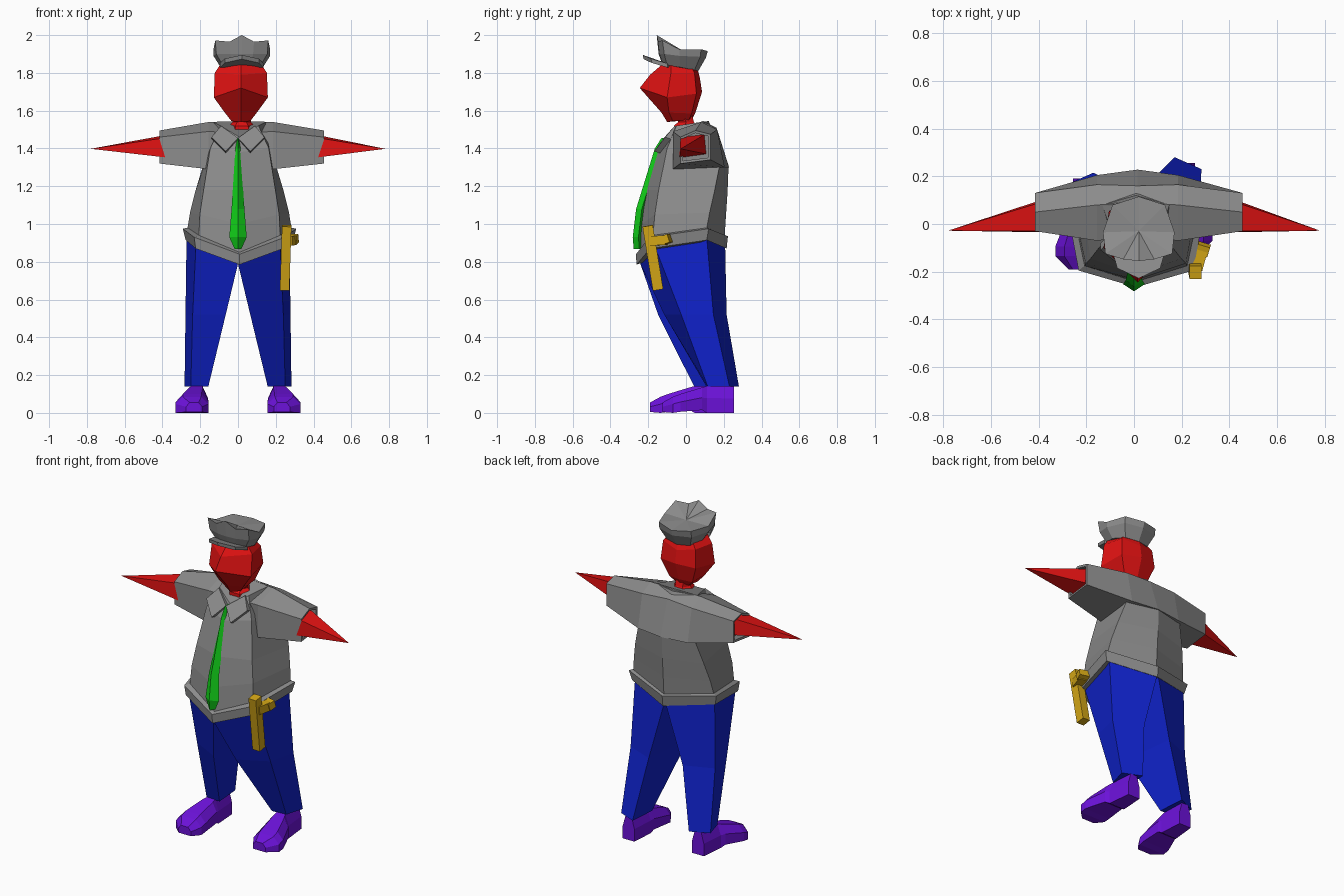
import bpy, bmesh, math
from mathutils import Vector


def colour(name, rgb):
    m = bpy.data.materials.new(name)
    m.diffuse_color = (*rgb, 1)
    return m


RED = colour("red skin", (0.75, 0.006, 0.006))
GREY = colour("grey cloth", (0.26, 0.26, 0.26))
BLUE = colour("blue trousers", (0.005, 0.016, 0.6))
PURPLE = colour("purple shoes", (0.15, 0.006, 0.7))
GREEN = colour("green tie", (0.006, 0.65, 0.01))
GOLD = colour("gold metal", (0.65, 0.38, 0.008))


def loft(name, rings, mat):
    """Skin a list of equal-length point rings and close both ends."""
    bm = bmesh.new()
    vs = [[bm.verts.new(p) for p in r] for r in rings]
    n = len(rings[0])
    for a, b in zip(vs, vs[1:]):
        for i in range(n):
            j = (i + 1) % n
            bm.faces.new((a[i], a[j], b[j], b[i]))
    bm.faces.new(vs[0][::-1])
    bm.faces.new(vs[-1])
    bmesh.ops.remove_doubles(bm, verts=bm.verts, dist=0.0005)
    bmesh.ops.recalc_face_normals(bm, faces=bm.faces)
    me = bpy.data.meshes.new(name)
    bm.to_mesh(me)
    bm.free()
    me.materials.append(mat)
    ob = bpy.data.objects.new(name, me)
    bpy.context.collection.objects.link(ob)
    return ob


def sym(half, dx=0.0):
    """Mirror a half ring (first and last points on the centre line)."""
    full = list(half) + [(-x, y, z) for x, y, z in half[-2:0:-1]]
    return [(x + dx, y, z) for x, y, z in full]


def bar(name, a, b, w, d, mat, up=(0, 0, 1)):
    """Box running from a to b, w wide and d deep."""
    a, b = Vector(a), Vector(b)
    u = (b - a).cross(Vector(up)).normalized() * w / 2
    v = (b - a).cross(u).normalized() * d / 2
    return loft(name, [[p - u - v, p + u - v, p + u + v, p - u + v] for p in (a, b)], mat)


# Shirt body with hem band
loft("shirt", [sym(h, 0.008) for h in (
    [(0, -.262, .785), (.232, -.19, .87), (.285, .11, .915), (0, .215, .87)],
    [(0, -.265, .84), (.24, -.195, .93), (.3, .12, .975), (0, .222, .935)],
    [(0, -.242, .85), (.215, -.175, .94), (.275, .11, .98), (0, .205, .94)],
    [(0, -.235, 1.0), (.21, -.165, 1.05), (.262, .125, 1.06), (0, .212, 1.05)],
    [(0, -.212, 1.18), (.19, -.145, 1.18), (.235, .15, 1.17), (0, .22, 1.17)],
    [(0, -.15, 1.38), (.155, -.1, 1.4), (.19, .18, 1.32), (0, .225, 1.3)],
    [(0, -.09, 1.46), (.1, -.05, 1.52), (.14, .08, 1.54), (0, .12, 1.545)])], GREY)

# Shoulders and sleeves, with hollow cuffs
end = [(-.03, 1.32), (-.03, 1.46), (.05, 1.495), (.13, 1.475), (.13, 1.34)]
mid = [(-.07, 1.29), (-.07, 1.49), (.08, 1.54), (.165, 1.5), (.205, 1.3)]
core = [(-.04, 1.3), (-.05, 1.48), (.09, 1.545), (.16, 1.51), (.228, 1.3)]
rim = [(.05 + (y - .05) * .84, 1.41 + (z - 1.41) * .84) for y, z in end]
stations = [(-.37, rim), (-.413, rim), (-.415, end), (-.155, mid), (.015, core),
            (.185, mid), (.455, end), (.453, rim), (.41, rim)]
loft("sleeves", [[(x, y, z) for y, z in sec] for x, sec in stations], GREY)

# Collar flaps
for s, side in ((-1, "left"), (1, "right")):
    flap = [(0, -.118, 1.455), (.065 * s, -.168, 1.385), (.14 * s, -.11, 1.46), (.09 * s, -.06, 1.52)]
    loft(side + "_collar", [flap, [(x, y + .03, z - .01) for x, y, z in flap]], GREY)

# Tapered arms
for s, x0, side in ((-1, -.36, "left"), (1, .4, "right")):
    base = [(x0, -.035, 1.35), (x0, -.03, 1.46), (x0, .1, 1.475), (x0, .11, 1.37)]
    loft(side + "_arm", [base, [(.78 * s, -.028, 1.398)] * 4], RED)

# Neck
loft("neck", [[(.02 + r * math.cos(k * math.pi / 3), y + r * math.sin(k * math.pi / 3), z)
               for k in range(6)]
              for r, y, z in ((.072, .0, 1.47), (.068, -.005, 1.52), (.048, 0, 1.54), (.055, -.02, 1.6))], RED)

# Faceted head
loft("head", [sym(h, .015) for h in (
    [(0, -.1, 1.54), (.05, -.07, 1.545), (.045, .015, 1.55), (0, .035, 1.56)],
    [(0, -.13, 1.59), (.085, -.09, 1.59), (.08, .03, 1.585), (0, .05, 1.59)],
    [(0, -.245, 1.72), (.143, -.1, 1.67), (.12, .055, 1.69), (0, .085, 1.7)],
    [(0, -.19, 1.79), (.138, -.08, 1.8), (.11, .045, 1.8), (0, .072, 1.78)],
    [(0, -.12, 1.85), (.105, -.08, 1.85), (.085, .03, 1.83), (0, .06, 1.825)])], RED)

# Cap crown: band, flare, peaked rim, sunken top
rim_pts = [(0, -.155, 2.0), (.065, -.148, 1.965), (.14, -.125, 1.972),
           (.15, -.035, 1.925), (.11, .08, 1.925), (0, .115, 1.915)]
loft("cap", [sym(h, .02) for h in (
    [(0, -.125, 1.845), (.05, -.122, 1.845), (.1, -.1, 1.84), (.112, -.03, 1.83), (.08, .045, 1.815), (0, .065, 1.81)],
    [(0, -.145, 1.9), (.06, -.14, 1.9), (.135, -.115, 1.9), (.15, -.035, 1.89), (.11, .075, 1.885), (0, .105, 1.88)],
    rim_pts,
    [(0, -.03, 1.925)] * 6)], GREY)

# Cap visor
brim = [(0, -.228, 1.895), (.09, -.185, 1.875), (.115, -.1, 1.85), (0, -.06, 1.85)]
loft("cap_visor", [sym(brim, .02), sym([(x, y + .003, z - .022) for x, y, z in brim], .02)], GREY)

# Tie with a front ridge
loft("tie", [[(-w, y + .03, z), (0, y, z), (w, y + .03, z), (0, y + .045, z)] for z, w, y in (
    (1.455, .004, -.13), (1.40, .014, -.165), (1.08, .034, -.264), (.93, .046, -.282), (.868, .018, -.277))], GREEN)

# Legs and shoes; the left foot stands a little further forward
for s, dy, side in ((1, 0, "right"), (-1, -.065, "left")):
    leg = ([(0, -.242, .79), (.222, -.172, .9), (.272, .108, .95), (0, .207, .9)],
           [(.065, -.115, .52), (.24, -.025, .52), (.278, .145, .52), (.105, .215, .52)],
           [(.157, .108, .14), (.25, .115, .14), (.283, .23, .14), (.17, .28, .14)])
    loft(side + "_trouser_leg",
         [[(x * s, y + dy * k, z) for x, y, z in ring] for ring, k in zip(leg, (0, .5, 1))], BLUE)
    # Shoe sections: y, inner x, outer x, bottom z, top z
    shoe = ((.255, .175, .255, 0, .14), (.11, .165, .27, 0, .142), (.085, .16, .285, .015, .135),
            (-.03, .155, .33, .006, .1), (-.07, .157, .33, 0, .085), (-.125, .19, .275, .005, .055))
    loft(side + "_shoe", [
        [(x * s, y + dy, z) for x, z in (
            (a, b), (c, b), (c, b + .55 * (t - b)), (c - .22 * (c - a), t),
            (a + .22 * (c - a), t), (a, b + .55 * (t - b)))]
        for y, a, c, b, t in shoe], PURPLE)

# Side arm on the right hip: barrel, grip and grip end
bar("hip_barrel", (.258, -.203, .99), (.247, -.148, .652), .05, .055, GOLD, up=(0, 1, 0))
bar("hip_grip", (.262, -.19, .91), (.285, -.105, .915), .05, .05, GOLD)
bar("hip_grip_end", (.28, -.125, .912), (.292, -.085, .925), .06, .045, GOLD)
